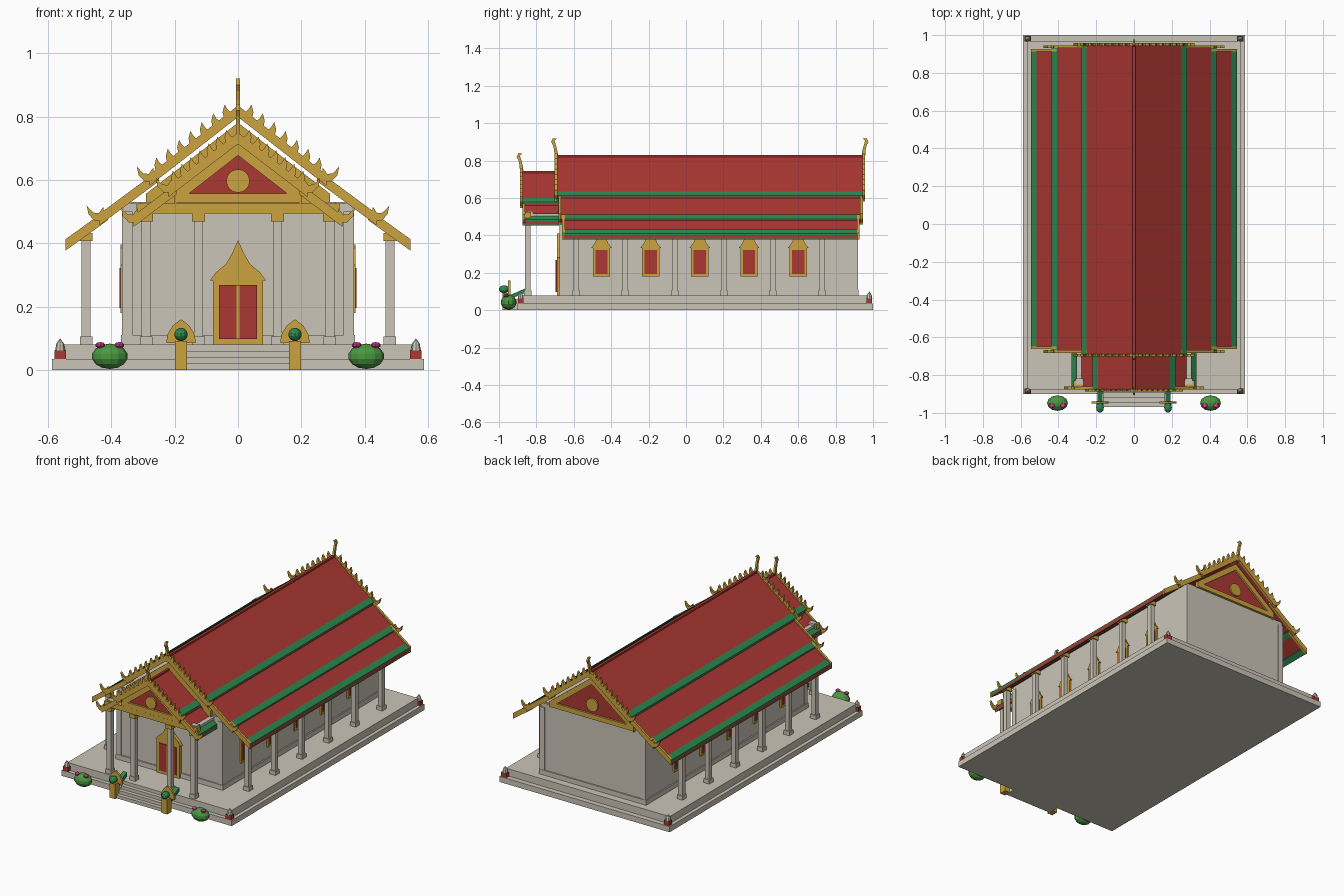
import bpy, bmesh
from mathutils import Vector, Matrix

cube = bpy.data.objects.get("Cube")
if cube:
    bpy.data.objects.remove(cube, do_unlink=True)


def material(name, r, g, b):
    m = bpy.data.materials.new(name)
    m.use_nodes = True
    m.diffuse_color = (r, g, b, 1)
    m.node_tree.nodes["Principled BSDF"].inputs["Base Color"].default_value = (r, g, b, 1)
    return m


STONE = material("pale_stone", 0.60, 0.56, 0.475)
RED = material("roof_red", 0.41, 0.038, 0.032)
GOLD = material("gold", 0.60, 0.36, 0.05)
GREEN = material("tile_green", 0.026, 0.25, 0.08)
LEAF = material("leaf_green", 0.07, 0.31, 0.053)
PINK = material("flower_pink", 0.68, 0.045, 0.30)
SIDES = (("left", 1), ("right", -1))


def finish(name, bm, mat):
    bmesh.ops.recalc_face_normals(bm, faces=bm.faces)
    me = bpy.data.meshes.new(name)
    bm.to_mesh(me)
    bm.free()
    me.materials.append(mat)
    ob = bpy.data.objects.new(name, me)
    bpy.context.collection.objects.link(ob)
    return ob


def prisms(name, polys, axis, a, b, mat):
    """Extrude 2D outlines from a to b along x (outline in y,z) or y (outline in x,z)."""
    bm = bmesh.new()
    for poly in polys:
        rings = []
        for d in (a, b):
            rings.append([bm.verts.new((d, u, v) if axis == "x" else (u, d, v)) for u, v in poly])
        lo, hi = rings
        bm.faces.new(lo)
        bm.faces.new(hi[::-1])
        n = len(poly)
        for i in range(n):
            bm.faces.new((lo[i], lo[(i + 1) % n], hi[(i + 1) % n], hi[i]))
    return finish(name, bm, mat)


def box(name, x, y, z, mat):
    rect = [(x[0], z[0]), (x[1], z[0]), (x[1], z[1]), (x[0], z[1])]
    return prisms(name, [rect], "y", y[0], y[1], mat)


def block(name, cx, cy, hx, hy, z, mat):
    return box(name, (cx - hx, cx + hx), (cy - hy, cy + hy), z, mat)


def ball(name, loc, size, mat, seg=12):
    bm = bmesh.new()
    bmesh.ops.create_uvsphere(bm, u_segments=seg, v_segments=seg // 2 + 1, radius=1)
    bmesh.ops.transform(bm, matrix=Matrix.Translation(loc) @ Matrix.Diagonal((*size, 1)), verts=bm.verts)
    return finish(name, bm, mat)


def band(p, q, up, down):
    """Sloping strip between two points, measured vertically."""
    return [(p[0], p[1] + up), (q[0], q[1] + up), (q[0], q[1] - down), (p[0], p[1] - down)]


def flip(poly, s):
    return [(s * u, v) for u, v in poly]


def shift(poly, p):
    return [(p[0] + u, p[1] + v) for u, v in poly]


# Roof tiers with green eaves, gold bargeboards, flame teeth and curled ends
HOOK = [(-.02, -.012), (.015, -.012), (.034, .008), (.04, .036), (.02, .014), (.002, .012), (-.012, .032)]
TOOTH = [(-.012, .006), (.014, -.014), (.02, .012), (.014, .036), (.004, .02)]


def roof_tier(name, p, q, y0, y1, ends, teeth=0, hook=True):
    p, q = Vector(p), Vector(q)
    for side, s in SIDES:
        prisms(f"{name}_tiles_{side}", [flip(band(p, q, 0, .02), s)], "y", y0, y1, RED)
        e = q - (q - p).normalized() * .037
        prisms(f"{name}_eave_{side}", [flip(band(e, q, .006, .024), s)], "y", y0, y1, GREEN)
        for end, y in ends:
            trim = [band(p, q, .01, .026)]
            trim += [shift(TOOTH, p.lerp(q, (i + .8) / (teeth + .8))) for i in range(teeth)]
            if hook:
                trim.append(shift(HOOK, q))
            prisms(f"{name}_bargeboard_{end}_{side}", [flip(t, s) for t in trim],
                   "y", y - .007, y + .007, GOLD)


def finial(name, y, z, d):
    shape = [(-.014, -.03), (.006, -.03), (.01, .035), (.016, .062), (.026, .08), (.016, .1),
             (-.004, .097), (.008, .086), (0, .06), (-.008, .03)]
    prisms(name, [shift(flip(shape, d), (y, z))], "x", -.006, .006, GOLD)


def pediment(name, y, d, hw, z0, apex, r):
    a, b = sorted((y, y - d * .02))
    prisms(name + "_panel", [[(-hw, z0), (hw, z0), (0, apex)]], "y", a, b, RED)
    a, b = sorted((y - d * .01, y + d * .012))
    rakes = [flip(band((0, apex), (hw, z0), .005, .036), s) for _, s in SIDES]
    sill = [(-hw, z0 - .03), (hw, z0 - .03), (hw, z0), (-hw, z0)]
    prisms(name + "_frame", rakes + [sill], "y", a, b, GOLD)
    bm = bmesh.new()
    bmesh.ops.create_cone(bm, cap_ends=True, segments=16, radius1=r, radius2=r, depth=.02)
    bmesh.ops.transform(bm, verts=bm.verts, matrix=Matrix.Translation(
        (0, y, z0 + .25 * (apex - z0))) @ Matrix.Rotation(1.5708, 4, "X"))
    finish(name + "_medallion", bm, GOLD)


# Platform and hall
box("platform_lower", (-.587, .587), (-.9, 1), (0, .035), STONE)
box("platform_upper", (-.565, .565), (-.875, .968), (.035, .08), STONE)
box("hall_walls", (-.362, .362), (-.67, .915), (.08, .525), STONE)
box("hall_plinth", (-.37, .37), (-.678, .922), (.08, .11), STONE)
for side, s in SIDES:
    for end, y in (("front", -.66), ("back", .905)):
        block(f"corner_pilaster_{end}_{side}", s * .35, y, .016, .015, (.08, .5), STONE)

# Main roof, stepping down and inward toward the eaves
roof_tier("main_upper", (0, .825), (.28, .607), -.695, .95, (("front", -.695), ("back", .95)), 7)
roof_tier("main_middle", (.25, .622), (.438, .483), -.675, .938, (("front", -.675), ("back", .938)))
roof_tier("main_lower", (.41, .5), (.545, .403), -.655, .92, (("front", -.655), ("back", .92)), 0, False)
box("main_ridge", (-.008, .008), (-.695, .95), (.81, .83), RED)
finial("main_finial_front", -.695, .82, -1)
finial("main_finial_back", .95, .82, 1)
pediment("main_pediment_front", -.672, -1, .29, .552, .776, .04)
pediment("main_pediment_back", .918, 1, .29, .552, .776, .04)
box("attic_ceiling", (-.355, .355), (-.66, .905), (.52, .53), STONE)

# Porch roof
roof_tier("porch_upper", (0, .74), (.22, .572), -.88, -.68, (("front", -.88),), 7)
roof_tier("porch_lower", (.195, .58), (.33, .478), -.868, -.68, (("front", -.868),))
box("porch_ridge", (-.007, .007), (-.88, -.68), (.726, .745), RED)
finial("porch_finial", -.88, .74, -1)
pediment("porch_pediment", -.853, -1, .2, .558, .714, .037)
box("porch_front_beam", (-.32, .32), (-.862, -.828), (.494, .526), GOLD)
for side, s in SIDES:
    block(f"porch_side_beam_{side}", s * .29, -.75, .015, .085, (.494, .518), STONE)
    block(f"porch_abacus_{side}", s * .29, -.835, .02, .016, (.5, .53), STONE)


# Columns
def column(name, x, y, top):
    block(name + "_base", x, y, .02, .02, (.08, .105), STONE)
    block(name + "_shaft", x, y, .0145, .0145, (.08, top), STONE)
    block(name + "_capital", x, y, .021, .021, (top - .005, top + .02), GOLD)


for side, s in SIDES:
    for i in range(6):
        column(f"side_column_{side}_{i + 1}", s * .48, -.587 + i * .263, .412)
    for part, x in (("inner", .125), ("outer", .29)):
        column(f"porch_column_{part}_{side}", s * x, -.845, .474)

# Windows along both long walls
CROWN = [(-.056, .332), (.056, .332), (.036, .358), (.024, .385), (0, .396), (-.024, .385), (-.036, .358)]
for side, s in SIDES:
    for i in range(5):
        y = -.452 + i * .263
        frame = [(-.046, .18), (.046, .18), (.046, .335), (-.046, .335)]
        prisms(f"window_frame_{side}_{i + 1}", [shift(frame, (y, 0)), shift(CROWN, (y, 0))],
               "x", s * .355, s * .372, GOLD)
        block(f"window_shutter_{side}_{i + 1}", s * .37, y, .005, .033, (.195, .322), RED)

# Door with tall pointed crown
half = [(.088, .283), (.07, .308), (.038, .335), (.018, .37)]
crown = half + [(0, .41)] + flip(half[::-1], -1)
prisms("door_frame", [[(-.079, .08), (.079, .08), (.079, .285), (-.079, .285)], crown], "y", -.69, -.665, GOLD)
box("door_panels", (-.06, .06), (-.695, -.685), (.098, .268), RED)
box("door_centre_strip", (-.004, .004), (-.699, -.69), (.098, .268), GOLD)

# Entrance steps
for i in range(4):
    box(f"step_{i + 1}", (-.165, .165), (-.968 + i * .024, -.86), (i * .02, .02 + i * .02), STONE)

# Serpent balustrades, shrubs and corner posts
hood = [(.046, .085), (.044, .11), (.026, .14)]
hood = hood + [(0, .16)] + flip(hood[::-1], -1)
for side, s in SIDES:
    x = s * .18
    block(f"newel_{side}", x, -.96, .019, .022, (0, .092), GOLD)
    prisms(f"serpent_hood_{side}", [shift(hood, (x, 0))], "y", -.951, -.939, GOLD)
    prisms(f"serpent_rail_{side}", [band((-.855, .118), (-.955, .075), 0, .022)],
           "x", x - .014, x + .014, GREEN)
    ball(f"serpent_head_{side}", (x, -.972, .112), (.021, .028, .021), GREEN)
    ball(f"shrub_{side}", (s * .405, -.948, .043), (.057, .042, .04), LEAF)
    for j, dx in enumerate((-.03, .03)):
        ball(f"flower_{side}_{j + 1}", (s * .405 + dx, -.962, .078), (.016, .015, .01), PINK, 8)
    for end, y in (("front", -.884), ("back", .98)):
        block(f"corner_post_{end}_{side}", s * .562, y, .018, .014, (.035, .062), RED)
        bm = bmesh.new()
        bmesh.ops.create_cone(bm, cap_ends=True, segments=8, radius1=.016, radius2=.012, depth=.02,
                              matrix=Matrix.Translation((s * .562, y, .071)))
        bmesh.ops.create_cone(bm, cap_ends=True, segments=8, radius1=.014, radius2=0, depth=.02,
                              matrix=Matrix.Translation((s * .562, y, .09)))
        finish(f"corner_spire_{end}_{side}", bm, STONE)
